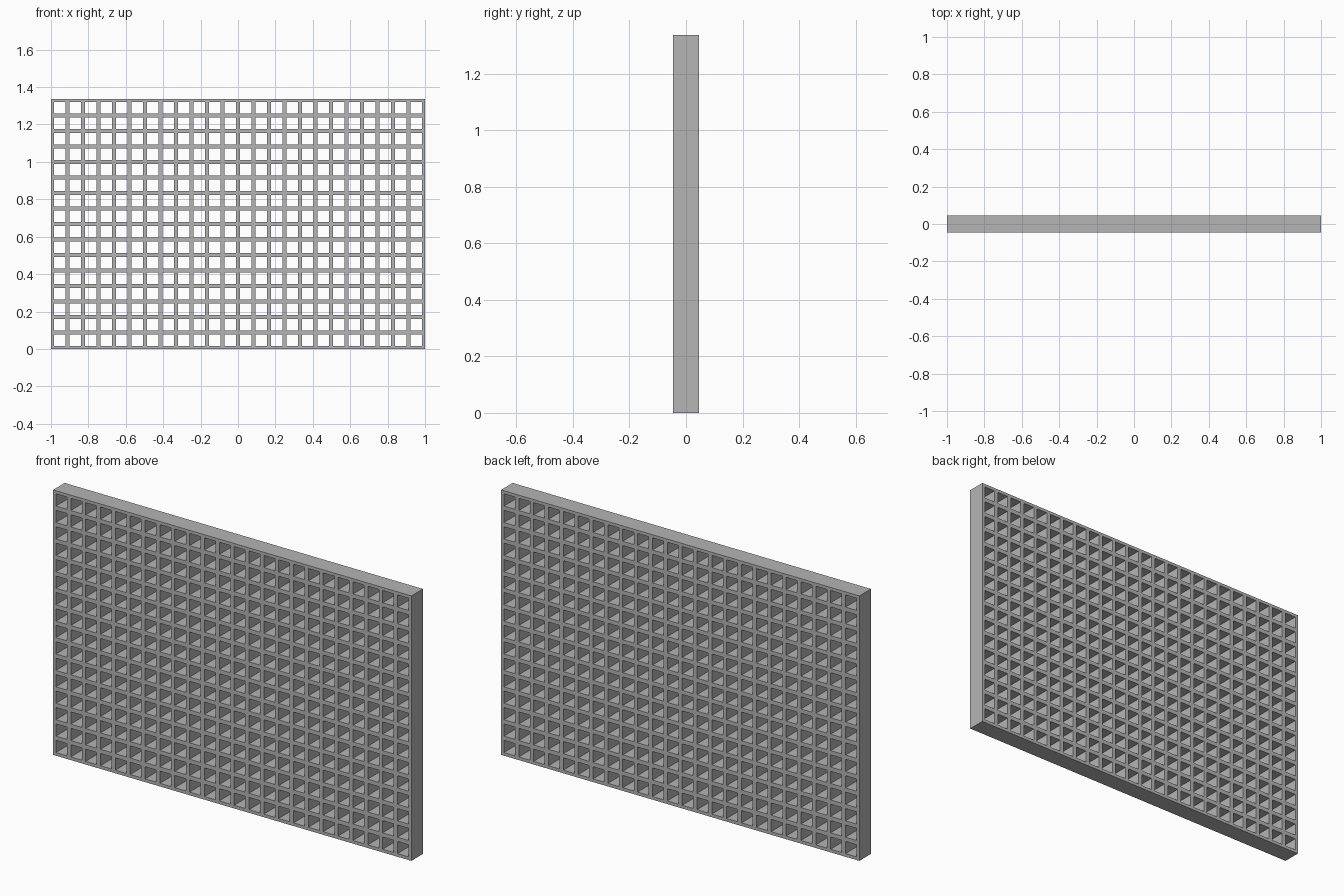
import bpy
import bmesh

cube = bpy.data.objects.get("Cube")
if cube:
    bpy.data.objects.remove(cube, do_unlink=True)

COLS, ROWS = 24, 16
PITCH = 0.0829     # spacing of the openings
HOLE = 0.0615      # width of each square opening
DEPTH = 0.092
LENGTH, HEIGHT = 2.0, 1.337

grey = bpy.data.materials.new("plain grey")
grey.use_nodes = True
grey.diffuse_color = (0.46, 0.46, 0.46, 1)
grey.node_tree.nodes["Principled BSDF"].inputs["Base Color"].default_value = grey.diffuse_color


def cut_lines(count, low, high):
    """Outer borders plus both sides of every opening along one axis."""
    middle = (low + high) / 2
    lines = [low]
    for i in range(count):
        centre = middle + (i - (count - 1) / 2) * PITCH
        lines += [centre - HOLE / 2, centre + HOLE / 2]
    return lines + [high]


# Flat lattice: every cell that is odd both ways is an opening
xs = cut_lines(COLS, -LENGTH / 2, LENGTH / 2)
zs = cut_lines(ROWS, 0, HEIGHT)
bm = bmesh.new()
verts = [[bm.verts.new((x, 0, z)) for z in zs] for x in xs]
for i in range(len(xs) - 1):
    for j in range(len(zs) - 1):
        if i % 2 and j % 2:
            continue
        bm.faces.new((verts[i][j], verts[i + 1][j],
                      verts[i + 1][j + 1], verts[i][j + 1]))
mesh = bpy.data.meshes.new("lattice_panel")
bm.to_mesh(mesh)
bm.free()
mesh.materials.append(grey)
panel = bpy.data.objects.new("lattice_panel", mesh)
bpy.context.collection.objects.link(panel)

# Panel depth, equal to the front and back
solid = panel.modifiers.new("depth", "SOLIDIFY")
solid.thickness = DEPTH
solid.offset = 0
